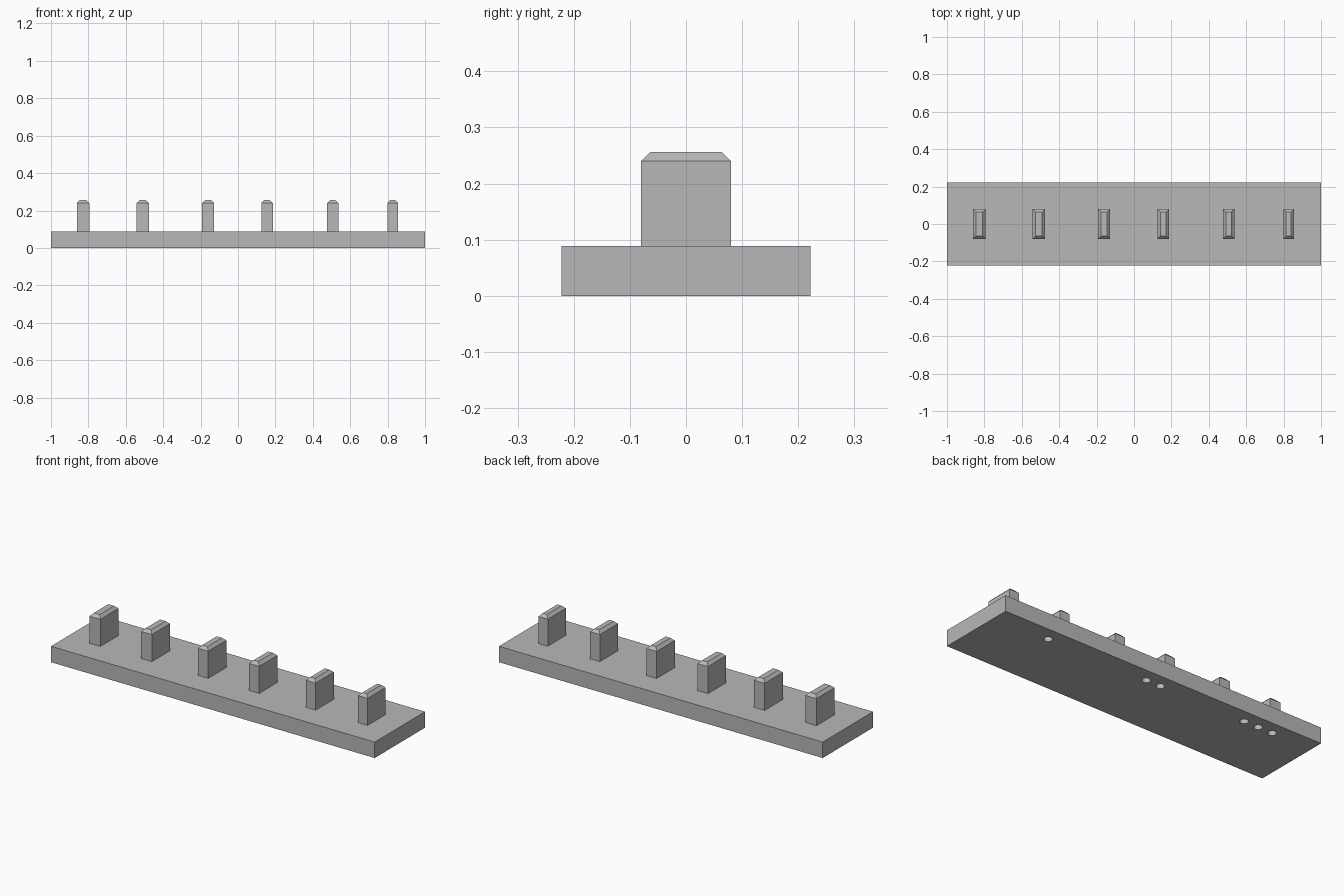
import bpy
import bmesh
from mathutils import Matrix, Vector

default = bpy.data.objects.get("Cube")
if default:
    bpy.data.objects.remove(default, do_unlink=True)

BASE_TOP = 0.089

grey = bpy.data.materials.new("plain grey")
grey.use_nodes = True
grey.diffuse_color = (0.48, 0.48, 0.48, 1)
bsdf = next(n for n in grey.node_tree.nodes if n.type == "BSDF_PRINCIPLED")
bsdf.inputs["Base Color"].default_value = grey.diffuse_color


def add_object(name, bm):
    mesh = bpy.data.meshes.new(name)
    bm.to_mesh(mesh)
    bm.free()
    mesh.materials.append(grey)
    obj = bpy.data.objects.new(name, mesh)
    bpy.context.collection.objects.link(obj)
    return obj


def box(size, centre):
    bm = bmesh.new()
    matrix = Matrix.Translation(centre) @ Matrix.Diagonal((*size, 1))
    bmesh.ops.create_cube(bm, size=1, matrix=matrix)
    return bm


# Flat base bar
base = add_object("base", box((2, 0.444, BASE_TOP), (0, 0, BASE_TOP / 2)))

# Groups of one, two and three blind round holes in the underside
bm = bmesh.new()
for count, centre in ((1, 0.667), (2, 0), (3, -0.665)):
    for i in range(count):
        x = centre + (i - (count - 1) / 2) * 0.089
        bmesh.ops.create_cone(bm, cap_ends=True, segments=24, radius1=0.022,
                              radius2=0.022, depth=0.09,
                              matrix=Matrix.Translation((x, 0.145, 0)))
cutter = add_object("hole_cutter", bm)
cutter.hide_render = True
cut = base.modifiers.new("holes", "BOOLEAN")
cut.operation = "DIFFERENCE"
cut.solver = "EXACT"
cut.object = cutter
bpy.context.view_layer.objects.active = base
bpy.ops.object.modifier_apply(modifier=cut.name)
bpy.data.objects.remove(cutter, do_unlink=True)

# Row of upright pegs, slightly narrower towards +x, with chamfered tops
PEG_TOP, CHAMFER = 0.24, 0.016
for i, x in enumerate((-0.828, -0.509, -0.16, 0.156, 0.506, 0.827)):
    height = PEG_TOP - BASE_TOP
    bm = box((0.068 - 0.002 * i, 0.16, height), (x, 0, BASE_TOP + height / 2))
    top = max(bm.faces, key=lambda f: f.calc_center_median().z)
    middle = Vector((x, 0, PEG_TOP))
    cap = bmesh.ops.extrude_discrete_faces(bm, faces=[top])["faces"][0]
    for v in cap.verts:
        offset = v.co - middle
        v.co.x -= CHAMFER if offset.x > 0 else -CHAMFER
        v.co.y -= CHAMFER if offset.y > 0 else -CHAMFER
        v.co.z += CHAMFER
    add_object(f"peg_{i + 1}", bm)
